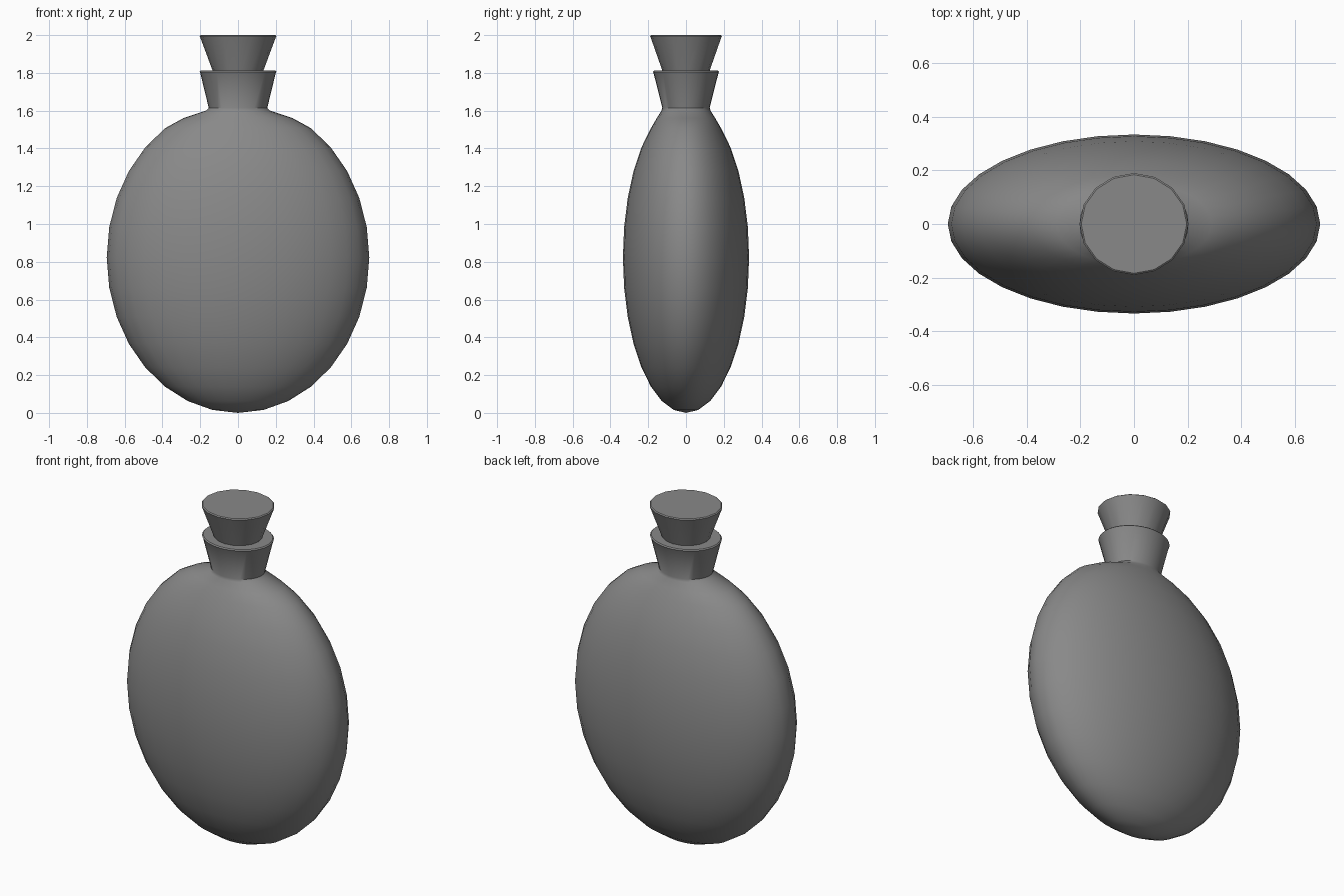
import bpy, bmesh, math

cube = bpy.data.objects.get("Cube")
if cube:
    bpy.data.objects.remove(cube, do_unlink=True)

grey = bpy.data.materials.new("mid grey")
grey.use_nodes = True
COLOUR = (0.25, 0.25, 0.25, 1)
grey.diffuse_color = COLOUR
grey.node_tree.nodes["Principled BSDF"].inputs["Base Color"].default_value = COLOUR


def oval_lathe(name, rings, sides, bottom=None):
    """Skin stacked oval rings (rx, ry, z); close with a tip or a flat cap."""
    bm = bmesh.new()
    loops = []
    for rx, ry, z in rings:
        angles = [math.tau * i / sides for i in range(sides)]
        loops.append([bm.verts.new((rx * math.cos(a), ry * math.sin(a), z)) for a in angles])
    for low, high in zip(loops, loops[1:]):
        for i in range(sides):
            j = (i + 1) % sides
            bm.faces.new((low[i], low[j], high[j], high[i]))
    bm.faces.new(loops[-1])
    if bottom is None:
        bm.faces.new(loops[0][::-1])
    else:
        tip = bm.verts.new((0, 0, bottom))
        for i in range(sides):
            bm.faces.new((tip, loops[0][(i + 1) % sides], loops[0][i]))
    mesh = bpy.data.meshes.new(name)
    bm.to_mesh(mesh)
    bm.free()
    mesh.materials.append(grey)
    obj = bpy.data.objects.new(name, mesh)
    bpy.context.collection.objects.link(obj)
    bpy.ops.object.select_all(action='DESELECT')
    obj.select_set(True)
    bpy.context.view_layer.objects.active = obj
    bpy.ops.object.shade_smooth_by_angle(angle=math.radians(40))
    return obj


# Flattened round body
RX, RY, RZ = 0.695, 0.334, 0.823
body = []
for k in range(1, 14):
    t = math.pi * k / 16
    body.append((RX * math.sin(t), RY * math.sin(t), RZ * (1 - math.cos(t))))

# Shoulder, flared neck and softened mouth rim
neck = [(0.29, 0.155, 1.56), (0.17, 0.13, 1.6), (0.155, 0.125, 1.615),
        (0.2, 0.172, 1.8), (0.203, 0.175, 1.806), (0.197, 0.169, 1.812)]
oval_lathe("bottle", body + neck, 32, bottom=0.0)

# Tapered stopper
oval_lathe("stopper", [(0.115, 0.107, 1.76), (0.2, 0.187, 1.988),
                       (0.203, 0.19, 1.995), (0.197, 0.184, 2.0)], 16)
